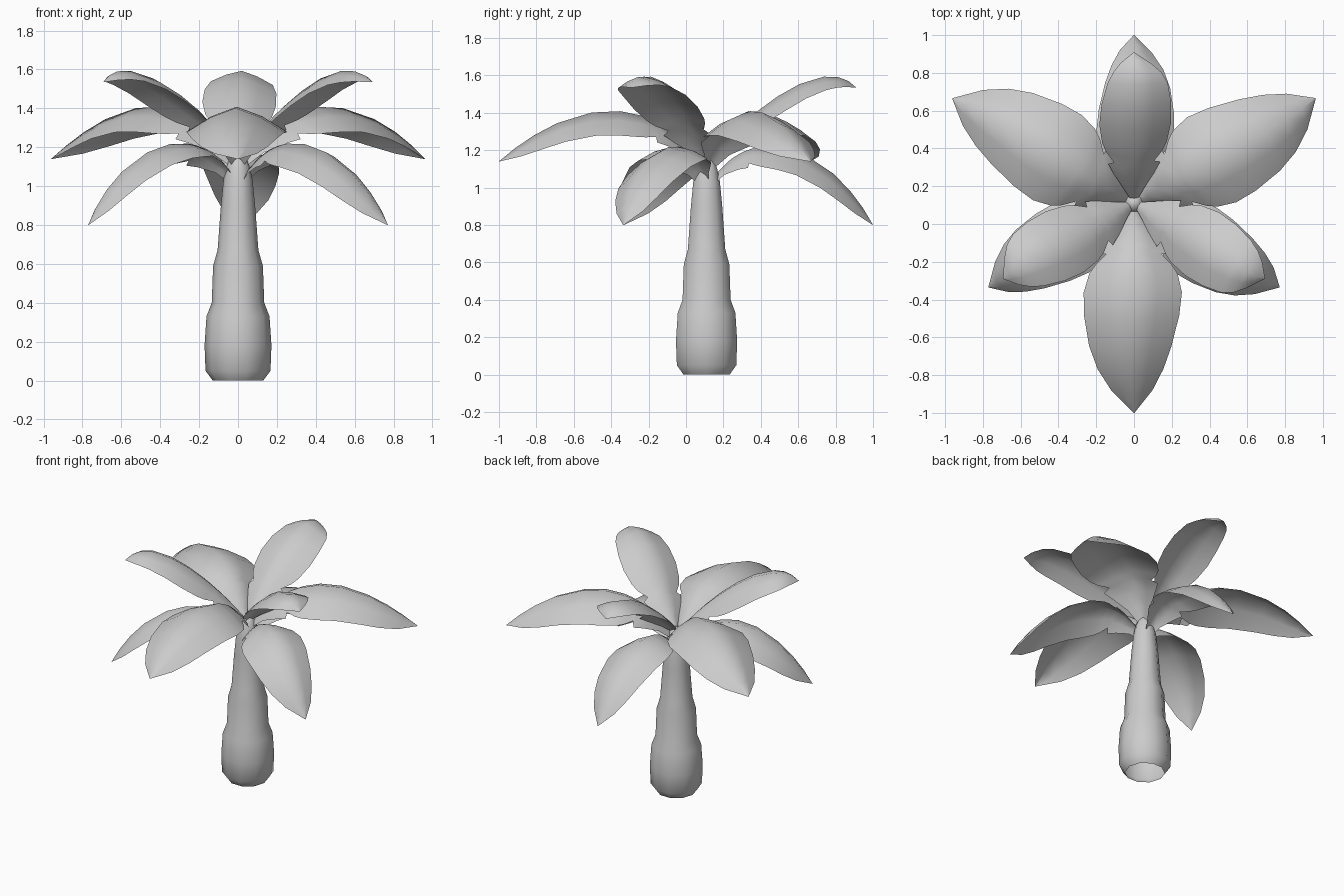
import bpy, bmesh
from math import sin, cos, pi, radians
from mathutils import Vector

if "Cube" in bpy.data.objects:
    bpy.data.objects.remove(bpy.data.objects["Cube"])

CENTRE = Vector((0, 0.11, 0))

grey = bpy.data.materials.new("light_grey")
grey.use_nodes = True
colour = (0.6, 0.6, 0.6, 1)
grey.diffuse_color = colour
grey.node_tree.nodes["Principled BSDF"].inputs["Base Color"].default_value = colour


def finish(bm, name):
    mesh = bpy.data.meshes.new(name)
    bm.to_mesh(mesh)
    bm.free()
    obj = bpy.data.objects.new(name, mesh)
    bpy.context.collection.objects.link(obj)
    mesh.materials.append(grey)
    bpy.ops.object.select_all(action='DESELECT')
    obj.select_set(True)
    bpy.context.view_layer.objects.active = obj
    bpy.ops.object.shade_smooth_by_angle(angle=radians(50))


def skin(bm, rows, closed=False):
    """Join neighbouring rows of vertices with quads."""
    for low, high in zip(rows, rows[1:]):
        n = len(low)
        for i in range(n if closed else n - 1):
            j = (i + 1) % n
            bm.faces.new((low[i], low[j], high[j], high[i]))


# Trunk: stepped tapering tube, open underneath, with a rounded bud on top
TRUNK = [(0.13, 0), (0.167, 0.05), (0.172, 0.18), (0.162, 0.33), (0.135, 0.4),
         (0.128, 0.59), (0.105, 0.67), (0.088, 0.9), (0.075, 1.03),
         (0.06, 1.1), (0.042, 1.15), (0.015, 1.17)]
SIDES = 10
bm = bmesh.new()
rings = [[bm.verts.new(CENTRE + Vector((r * cos(a), r * sin(a), z)))
          for a in (2 * pi * i / SIDES for i in range(SIDES))] for r, z in TRUNK]
skin(bm, rings, closed=True)
bm.faces.new(rings[-1])
finish(bm, "trunk")

# Leaf outline: position along the midrib and share of the full half width
OUTLINE = [(0, 0.04), (0.1, 0.3), (0.18, 0.56), (0.24, 0.72), (0.26, 0.56),
           (0.31, 0.78), (0.36, 0.9), (0.47, 1), (0.6, 0.97),
           (0.75, 0.84), (0.85, 0.67), (0.93, 0.42), (1, 0.01)]
ACROSS = (-1, -0.5, 0, 0.5, 1)
SKEW = 0.02


def leaf(name, midrib, half_width, arch, tilt, heading):
    """Arched, slightly skewed sheet along a cubic curve of (reach, height)."""
    p = [Vector((r, 0, z)) for r, z in midrib]
    out = Vector((cos(heading), sin(heading), 0))
    right = Vector((out.y, -out.x, 0))
    bm = bmesh.new()
    rows = []
    for t, share in OUTLINE:
        s = 1 - t
        spot = s**3 * p[0] + 3 * s * s * t * p[1] + 3 * s * t * t * p[2] + t**3 * p[3]
        run = (s * s * (p[1] - p[0]) + 2 * s * t * (p[2] - p[1])
               + t * t * (p[3] - p[2])).normalized()
        w = half_width * share
        row = []
        for u in ACROSS:
            droop = w * (arch * abs(u)**1.4 + tilt * u)
            reach = spot.x + run.z * droop
            height = spot.z - run.x * droop
            lateral = u * w + SKEW * sin(pi * t**3)
            row.append(bm.verts.new(CENTRE + out * reach + right * lateral
                                    + Vector((0, 0, height))))
        rows.append(row)
    skin(bm, rows)
    bmesh.ops.recalc_face_normals(bm, faces=bm.faces)
    if sum(f.normal.z for f in bm.faces) < 0:
        bmesh.ops.reverse_faces(bm, faces=bm.faces)
    finish(bm, name)


# Three tiers of three leaves:
# midrib control points, half width, arch, sideways tilt, first heading
TIERS = {
    "upper": ([(0, 1.13), (0.2, 1.39), (0.62, 1.735), (0.8, 1.535)], 0.19, 0.4, 0.06, 90),
    "middle": ([(0, 1.08), (0.25, 1.52), (0.7, 1.5), (1.11, 1.14)], 0.26, 0.5, 0, 30),
    "lower": ([(0, 0.99), (0.2, 1.38), (0.65, 1.25), (0.89, 0.8)], 0.205, 0.48, 0.12, 90),
}
for tier, (midrib, width, arch, tilt, start) in TIERS.items():
    for k in range(3):
        leaf(f"{tier}_leaf_{k + 1}", midrib, width, arch, tilt,
             radians(start + 120 * k))
